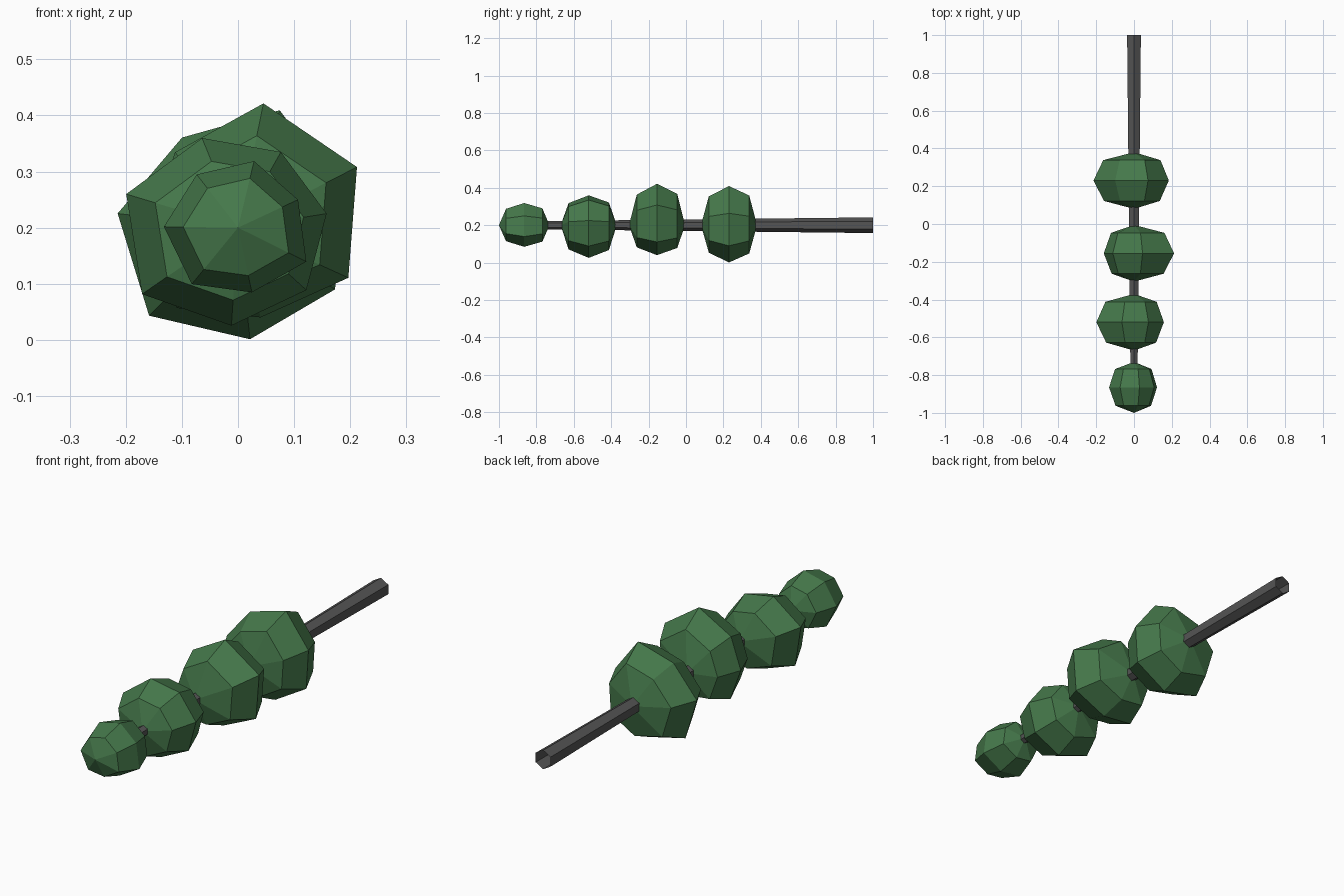
import bpy, bmesh, math
from math import sin, cos, radians

if "Cube" in bpy.data.objects:
    bpy.data.objects.remove(bpy.data.objects["Cube"])

CZ = 0.2  # height of the stick axis


def material(name, rgb):
    m = bpy.data.materials.new(name)
    m.diffuse_color = (*rgb, 1)
    m.use_nodes = True
    m.node_tree.nodes["Principled BSDF"].inputs["Base Color"].default_value = m.diffuse_color
    return m


def lathe(name, rings, tip0, tip1, mat):
    """Join rings of (y, [(angle, radius)...]) along y; tips close the ends."""
    bm = bmesh.new()
    vr = [[bm.verts.new((r * cos(radians(a)), y, CZ + r * sin(radians(a))))
           for a, r in pts] for y, pts in rings]
    n = len(vr[0])
    for a, b in zip(vr, vr[1:]):
        for i in range(n):
            j = (i + 1) % n
            bm.faces.new((a[i], a[j], b[j], b[i]))
    for ring, y in ((vr[0], tip0), (vr[-1], tip1)):
        if y is not None:
            tip = bm.verts.new((0, y, CZ))
            for i in range(n):
                bm.faces.new((ring[i], ring[(i + 1) % n], tip))
    bmesh.ops.recalc_face_normals(bm, faces=bm.faces)
    me = bpy.data.meshes.new(name)
    bm.to_mesh(me)
    bm.free()
    me.materials.append(mat)
    ob = bpy.data.objects.new(name, me)
    bpy.context.collection.objects.link(ob)


green = material("leaf_green", (0.06, 0.19, 0.07))
grey = material("stem_grey", (0.09, 0.09, 0.09))

# leaf clumps: front tip, back tip, first angle, uneven radius of each side
clumps = [
    (-1.00, -0.73, 25, [.118, .122, .120, .132, .130, .118, .136]),
    (-0.67, -0.37, 9, [.160, .155, .172, .208, .208, .175, .165]),
    (-0.305, -0.005, 27, [.238, .226, .175, .160, .180, .165, .216]),
    (0.08, 0.38, 19, [.195, .222, .189, .216, .223, .200, .205]),
]
for k, (y0, y1, start, radii) in enumerate(clumps):
    mid, half = (y0 + y1) / 2, (y1 - y0) / 2
    rings = []
    for t, s in ((-.72, .74), (0, 1), (.72, .76)):
        rings.append((mid + half * t,
                      [(start + i * 360 / 7, r * s) for i, r in enumerate(radii)]))
    lathe(f"leaf_clump_{k + 1}", rings, y0, y1, green)

# tapered six-sided stem, open at the thick end
lathe("stem", [(y, [(30 + 60 * i, r) for i in range(6)])
               for y, r in ((-0.85, .021), (1.0, .042))], None, None, grey)
